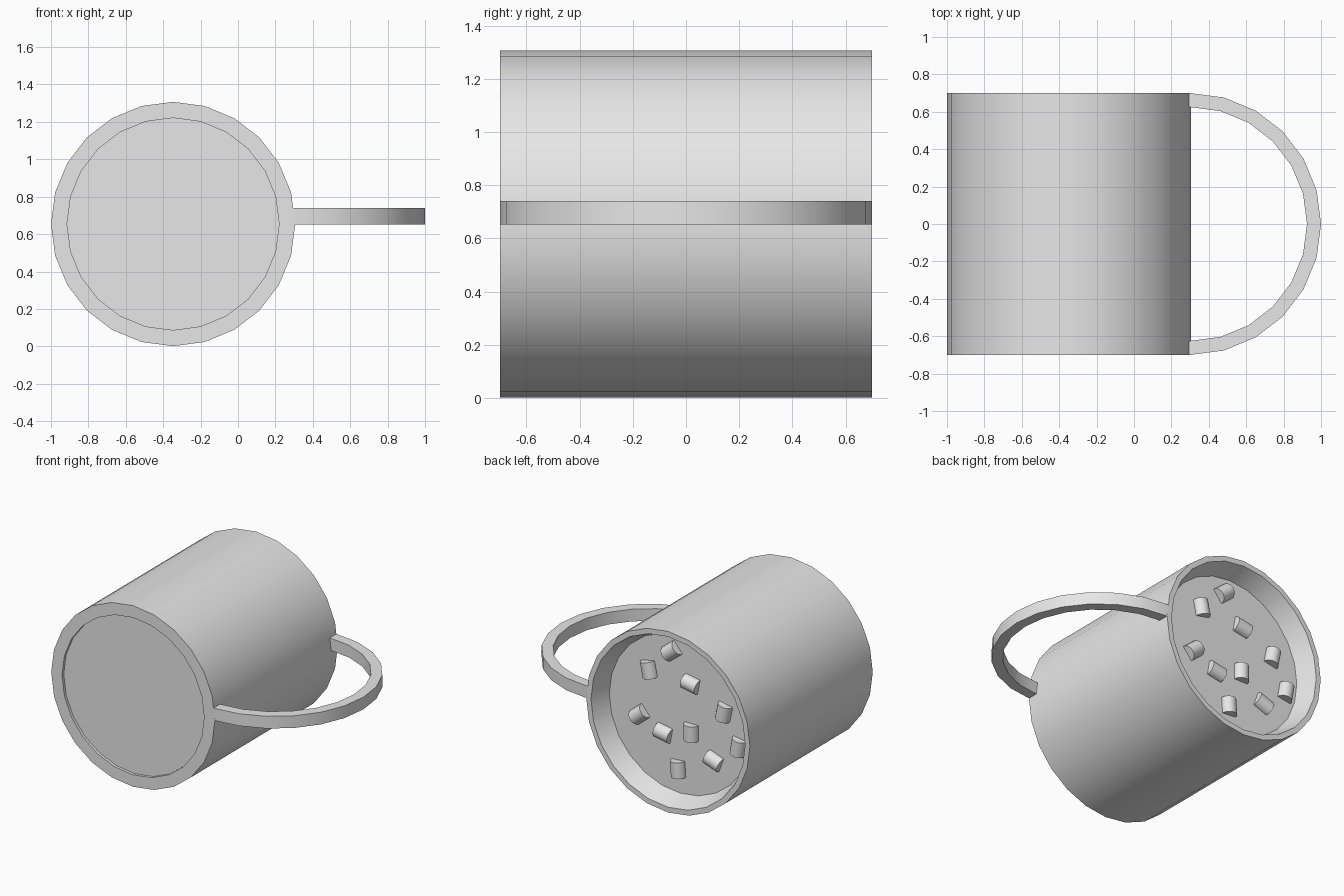
import bpy, bmesh, math
from mathutils import Matrix

if "Cube" in bpy.data.objects:
    bpy.data.objects.remove(bpy.data.objects["Cube"])

CX, CZ = -0.347, 0.654      # mug axis, running along y
SIDES = 24

grey = bpy.data.materials.new("plain_grey")
grey.diffuse_color = (0.8, 0.8, 0.8, 1)
grey.use_nodes = True
grey.node_tree.nodes["Principled BSDF"].inputs["Base Color"].default_value = grey.diffuse_color


def finish(name, bm):
    bmesh.ops.remove_doubles(bm, verts=bm.verts, dist=0.0001)
    bmesh.ops.recalc_face_normals(bm, faces=bm.faces)
    mesh = bpy.data.meshes.new(name)
    bm.to_mesh(mesh)
    bm.free()
    mesh.materials.append(grey)
    obj = bpy.data.objects.new(name, mesh)
    bpy.context.collection.objects.link(obj)
    bpy.ops.object.select_all(action='DESELECT')
    obj.select_set(True)
    bpy.context.view_layer.objects.active = obj
    bpy.ops.object.shade_smooth_by_angle(angle=math.radians(30))
    return obj


def lathe(name, profile):
    """Revolve (radius, y) points around the mug axis, capping both ends."""
    bm = bmesh.new()
    rings = []
    for r, y in profile:
        ring = []
        for i in range(SIDES):
            a = 2 * math.pi * i / SIDES
            ring.append(bm.verts.new((CX + r * math.cos(a), y, CZ + r * math.sin(a))))
        rings.append(ring)
    for lo, hi in zip(rings, rings[1:]):
        for i in range(SIDES):
            j = (i + 1) % SIDES
            bm.faces.new((lo[i], lo[j], hi[j], hi[i]))
    bm.faces.new(rings[0])
    bm.faces.new(rings[-1])
    return finish(name, bm)


# Mug lying on its side: recessed base at the front, drink surface at the back
lathe("mug_body", [(0.567, -0.68), (0.567, -0.70), (0.653, -0.70),
                   (0.653, 0.70), (0.615, 0.70), (0.567, 0.56)])

# Half-ring handle with short straight ends sunk into the wall
bm = bmesh.new()
sections = []
arc = [math.radians(-90 + 15 * i) for i in range(13)]
path = [(0.275, -1)] + [(0.30 + math.cos(a), math.sin(a)) for a in arc] + [(0.275, 1)]
for px, py in path:
    section = []
    for r, z in ((0.625, 0.652), (0.70, 0.652), (0.70, 0.74), (0.625, 0.74)):
        x = px if px < 0.30 else 0.30 + (px - 0.30) * r
        section.append(bm.verts.new((x, py * r, z)))
    sections.append(section)
for a, b in zip(sections, sections[1:]):
    for i in range(4):
        j = (i + 1) % 4
        bm.faces.new((a[i], a[j], b[j], b[i]))
bm.faces.new(sections[0])
bm.faces.new(sections[-1])
finish("handle", bm)

# Small cylinders half sunk in the drink surface: x, z, angle in degrees
floats = [(-0.285, 1.10, 141), (-0.10, 0.92, 78), (-0.438, 0.90, 10),
          (-0.028, 0.575, 140), (-0.22, 0.49, 10), (-0.438, 0.555, 90),
          (-0.70, 0.77, 102), (-0.815, 0.55, 100), (-0.62, 0.395, 20),
          (-0.333, 0.265, 86)]
for n, (x, z, deg) in enumerate(floats, 1):
    bm = bmesh.new()
    turn = Matrix.Rotation(-math.radians(deg), 4, 'Y') @ Matrix.Rotation(math.pi / 2, 4, 'Y')
    bmesh.ops.create_cone(bm, cap_ends=True, segments=16, radius1=0.054, radius2=0.054,
                          depth=0.115, matrix=Matrix.Translation((x, 0.56, z)) @ turn)
    finish(f"floating_piece_{n}", bm)
